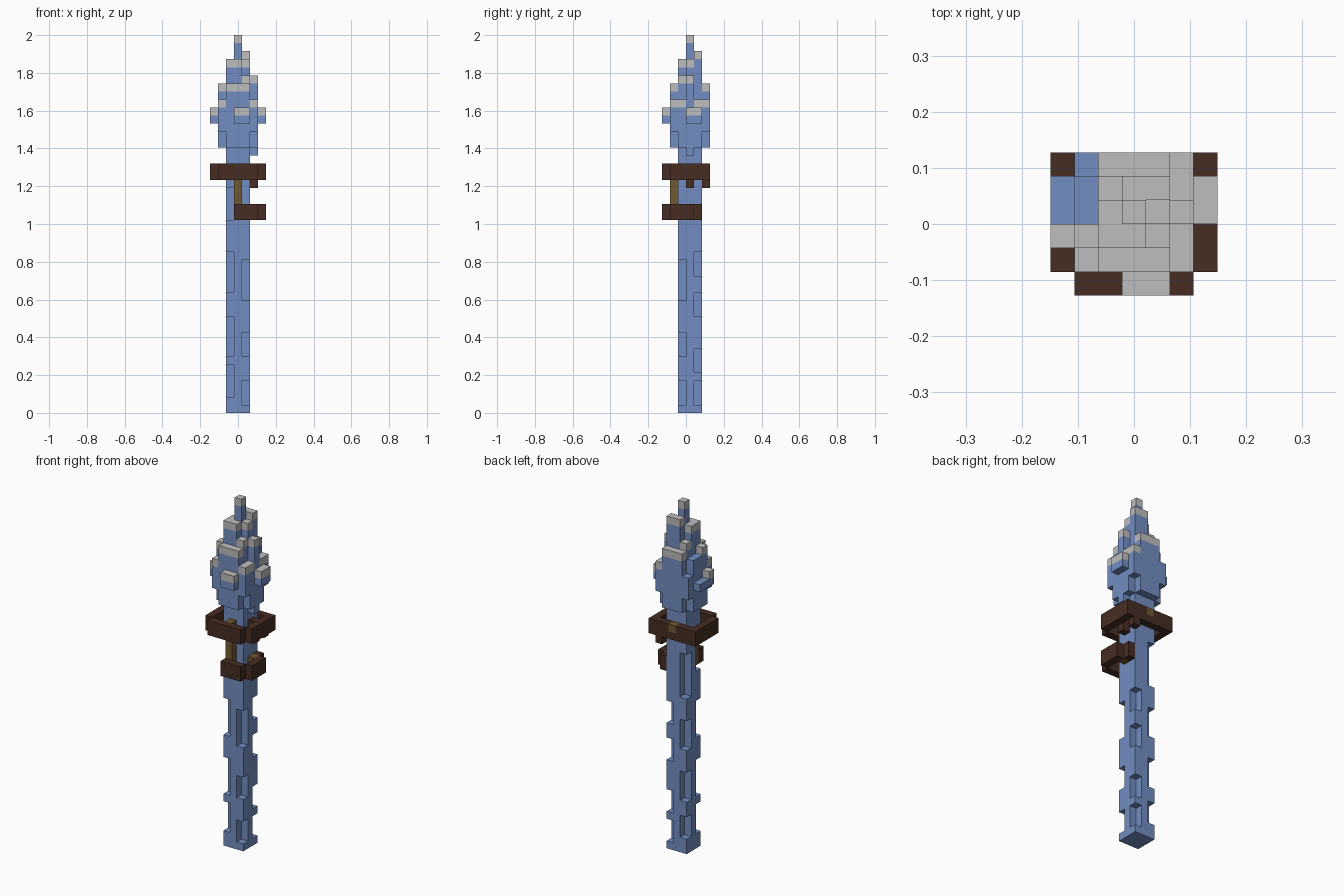
import bpy, bmesh
from mathutils import Vector
from itertools import product

default = bpy.data.objects.get("Cube")
if default:
    bpy.data.objects.remove(default, do_unlink=True)

UNIT = 2 / 47                      # edge of one block
ORIGIN = Vector((-3.5, -3, 0))     # block grid corner


def material(name, r, g, b):
    mat = bpy.data.materials.new(name)
    mat.use_nodes = True
    mat.diffuse_color = (r, g, b, 1)
    mat.node_tree.nodes["Principled BSDF"].inputs["Base Color"].default_value = (r, g, b, 1)
    return mat


blue = material("ice_blue", .17, .27, .54)
grey = material("frost_grey", .51, .51, .51)
brown = material("dark_wood", .063, .026, .017)
gold = material("dull_gold", .16, .10, .03)


def box(xs, ys, zs):
    """Blocks in inclusive index ranges; a single int means one layer."""
    spans = [(s, s) if isinstance(s, int) else s for s in (xs, ys, zs)]
    return set(product(*(range(a, b + 1) for a, b in spans)))


def build(name, cells, mats, frosted=frozenset()):
    """Skin the outside of a set of blocks."""
    bm = bmesh.new()
    for cell in cells:
        for axis, side in product(range(3), (0, 1)):
            step = [0, 0, 0]
            step[axis] = 2 * side - 1
            if tuple(c + s for c, s in zip(cell, step)) in cells:
                continue
            u, v = (axis + 1) % 3, (axis + 2) % 3
            loop = [(0, 0), (1, 0), (1, 1), (0, 1)]
            corners = []
            for a, b in loop if side else reversed(loop):
                p = Vector(cell) + ORIGIN
                p[axis] += side
                p[u] += a
                p[v] += b
                corners.append(bm.verts.new(p * UNIT))
            bm.faces.new(corners).material_index = int(cell in frosted)
    bmesh.ops.remove_doubles(bm, verts=bm.verts[:], dist=UNIT / 100)
    bmesh.ops.dissolve_limit(bm, angle_limit=.01, verts=bm.verts[:],
                             edges=bm.edges[:], delimit={'MATERIAL'})
    mesh = bpy.data.meshes.new(name)
    bm.to_mesh(mesh)
    bm.free()
    for mat in mats:
        mesh.materials.append(mat)
    obj = bpy.data.objects.new(name, mesh)
    bpy.context.collection.objects.link(obj)
    return obj


# Shaft: square post with chipped corners
shaft = box((2, 4), (2, 4), (0, 32))
notches = {
    (2, 2): [(2, 5), (7, 11), (15, 19), (24, 27)],
    (4, 2): [(1, 3), (7, 9), (14, 18)],
    (4, 4): [(1, 3), (5, 7), (12, 14), (17, 19)],
    (2, 4): [(2, 4), (7, 10), (14, 17), (21, 26)],
}
for (x, y), spans in notches.items():
    for span in spans:
        shaft -= box(x, y, span)
build("shaft", shaft, [blue])

# Head: columns as (x range, y range, z range, frosted top)
columns = [
    ((2, 4), (2, 4), (33, 41), True),      # core
    (3, 3, (42, 46), True),                # tip
    (2, (2, 3), (42, 43), True),
    (3, 2, (42, 43), True),
    (4, 3, (42, 43), True),
    ((3, 4), 4, (42, 44), True),
    ((2, 4), 1, (33, 40), True),           # front plate
    ((2, 4), 5, (33, 40), True),           # back plate
    (1, 2, (33, 40), True),                # right plate
    (1, (3, 4), (33, 39), False),
    (5, (2, 4), (33, 38), True),           # left plate
    (5, 3, (32, 41), True),
    (1, 1, (35, 38), True),                # corners
    (5, 1, (35, 38), True),
    (5, 5, (35, 38), True),
    (1, 5, (35, 37), False),
    ((3, 4), 0, (36, 37), True),           # outer spurs
    (6, (3, 4), (36, 37), True),
    (0, 2, (36, 37), True),
    (0, (3, 4), 36, False),
]
head, bare = set(), set()
for xs, ys, zs, frosty in columns:
    cells = box(xs, ys, zs)
    head |= cells
    if not frosty:
        bare |= cells
frost = {(x, y, z) for x, y, z in head - bare if (x, y, z + 1) not in head}
build("crystal_head", head, [blue, grey], frost)

# Upper guard: ring with clipped front corners and hanging lugs
upper = (29, 30)
ring = (box(0, (1, 5), upper) | box(6, (1, 5), upper)
        | box((1, 5), 0, upper) | box((1, 5), 5, upper))
ring |= box(5, 3, (28, 30)) | box(5, 5, 28)
ring -= box(3, 5, 30)
build("upper_guard", ring, [brown])

# Lower guard: partial ring around the front left corner
lower = (24, 25)
build("lower_guard", box((3, 5), 0, lower) | box(6, (1, 3), lower)
      | box(5, 4, lower), [brown])

# Gold fittings tying the guards to the shaft
build("front_strap", box(3, 1, (24, 30)), [gold])
build("back_stud", box(3, 5, 30), [gold])
build("side_stud", box(5, 3, lower), [gold])
